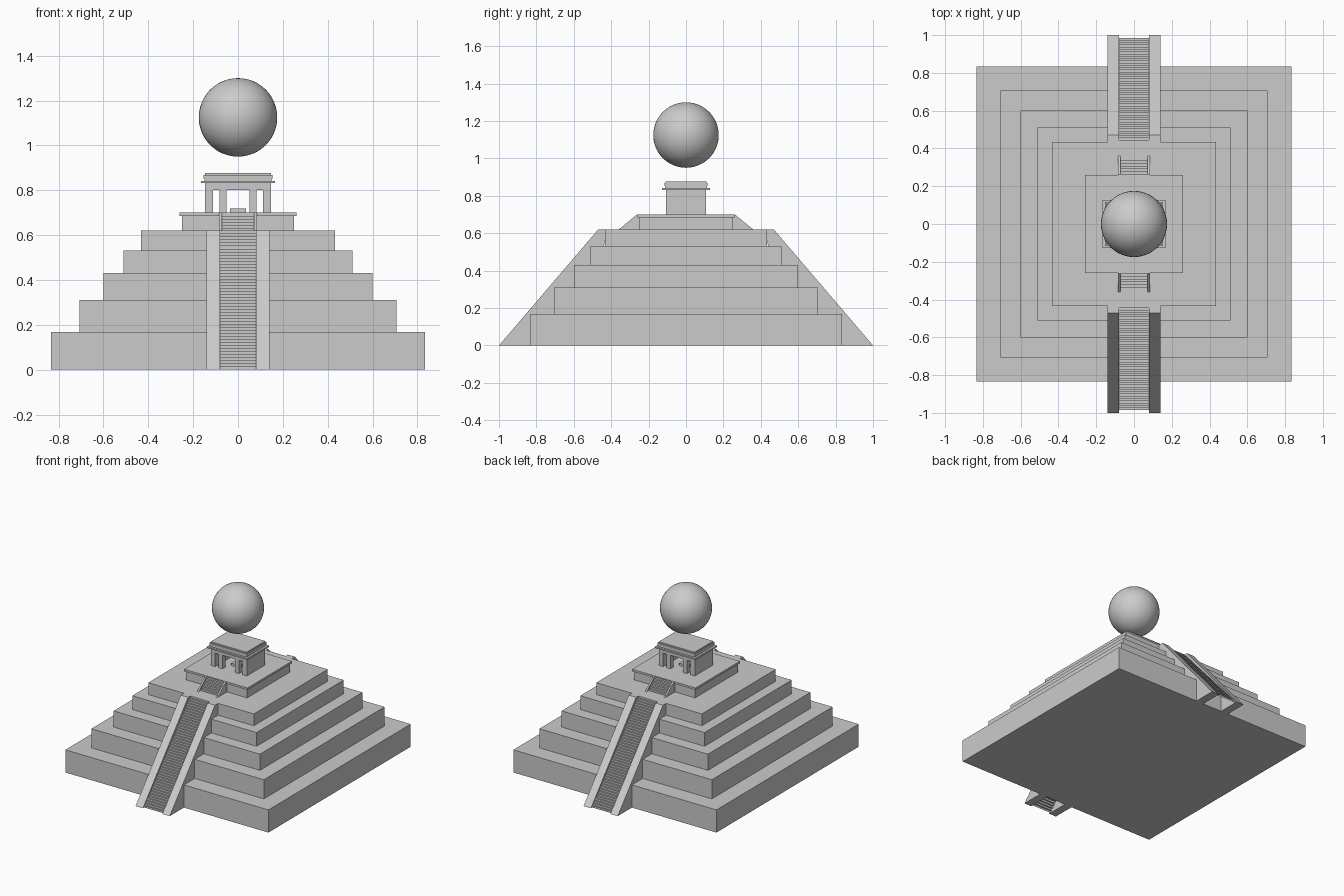
import bpy
import bmesh

if "Cube" in bpy.data.objects:
    bpy.data.objects.remove(bpy.data.objects["Cube"], do_unlink=True)

GREY = (0.6, 0.6, 0.6, 1.0)
stone = bpy.data.materials.new("grey_stone")
stone.use_nodes = True
stone.diffuse_color = GREY
stone.node_tree.nodes["Principled BSDF"].inputs["Base Color"].default_value = GREY


def make_object(name, bm):
    mesh = bpy.data.meshes.new(name)
    bm.to_mesh(mesh)
    bm.free()
    mesh.materials.append(stone)
    obj = bpy.data.objects.new(name, mesh)
    bpy.context.collection.objects.link(obj)
    return obj


def box(name, x, y, z):
    """Box from (low, high) ranges on each axis."""
    bm = bmesh.new()
    bmesh.ops.create_cube(bm, size=1)
    for v in bm.verts:
        for axis, (low, high) in enumerate((x, y, z)):
            v.co[axis] = high if v.co[axis] > 0 else low
    return make_object(name, bm)


def slab(name, half_x, half_y, low, high):
    return box(name, (-half_x, half_x), (-half_y, half_y), (low, high))


def prism(name, profile, x0, x1):
    """Closed side profile of (y, z) points extruded along x."""
    bm = bmesh.new()
    face = bm.faces.new([bm.verts.new((x0, y, z)) for y, z in profile])
    out = bmesh.ops.extrude_face_region(bm, geom=[face])
    for v in out["geom"]:
        if isinstance(v, bmesh.types.BMVert):
            v.co.x = x1
    bmesh.ops.recalc_face_normals(bm, faces=bm.faces)
    return make_object(name, bm)


def steps(name, half_width, start, end, count, side):
    """Thin folded strip of risers and treads between two (y, z) points."""
    run = (end[0] - start[0]) / count
    rise = (end[1] - start[1]) / count
    path = [start]
    for i in range(count):
        y, z = start[0] + i * run, start[1] + (i + 1) * rise
        path += [(y, z), (y + run, z)]
    bm = bmesh.new()
    rows = [[bm.verts.new((x, side * y, z)) for x in (-half_width, half_width)]
            for y, z in path]
    for a, b in zip(rows, rows[1:]):
        loop = [a[0], a[1], b[1], b[0]]
        bm.faces.new(loop if side > 0 else loop[::-1])
    return make_object(name, bm)


# Stepped body
tiers = [(0.833, 0.168), (0.707, 0.31), (0.6, 0.43), (0.51, 0.532), (0.433, 0.62)]
base = 0
for i, (half, top) in enumerate(tiers):
    slab(f"tier_{i + 1}", half, half, base, top)
    base = top

# Upper platform with its overhanging slab
slab("platform", 0.25, 0.25, 0.62, 0.685)
slab("platform_slab", 0.26, 0.26, 0.685, 0.7)

# Stairs with side rails, front and back
rail = [(-1, 0), (-0.47, 0.62), (-0.43, 0.62), (-0.43, 0.6), (-0.5, 0)]
small_rail = [(-0.36, 0.62), (-0.262, 0.7), (-0.25, 0.7), (-0.25, 0.62)]
for side, label in ((1, "front"), (-1, "back")):
    steps(f"{label}_stairs", 0.08, (-0.985, 0), (-0.433, 0.62), 46, side)
    steps(f"{label}_upper_stairs", 0.072, (-0.335, 0.62), (-0.25, 0.695), 6, side)
    for sx, hand in ((1, "left"), (-1, "right")):
        prism(f"{label}_{hand}_rail", [(side * y, z) for y, z in rail],
              sx * 0.08, sx * 0.14)
        prism(f"{label}_{hand}_upper_rail", [(side * y, z) for y, z in small_rail],
              sx * 0.072, sx * 0.084)
        # Temple columns
        box(f"{label}_{hand}_column", sorted((sx * 0.052, sx * 0.083)),
            sorted((-side * 0.107, -side * 0.075)), (0.7, 0.8))

# Temple side walls, altar and layered roof
box("left_wall", (0.112, 0.147), (-0.107, 0.107), (0.7, 0.8))
box("right_wall", (-0.147, -0.112), (-0.107, 0.107), (0.7, 0.8))
slab("altar", 0.035, 0.03, 0.7, 0.718)
slab("lintel", 0.147, 0.107, 0.8, 0.832)
slab("cornice", 0.166, 0.128, 0.832, 0.842)
slab("roof_neck", 0.15, 0.113, 0.842, 0.852)
slab("roof_top", 0.154, 0.116, 0.852, 0.868)
slab("roof_cap", 0.147, 0.109, 0.868, 0.877)

# Floating sphere
bm = bmesh.new()
bmesh.ops.create_uvsphere(bm, u_segments=48, v_segments=24, radius=0.175)
for f in bm.faces:
    f.smooth = True
sphere = make_object("floating_sphere", bm)
sphere.location = (0, 0, 1.125)
